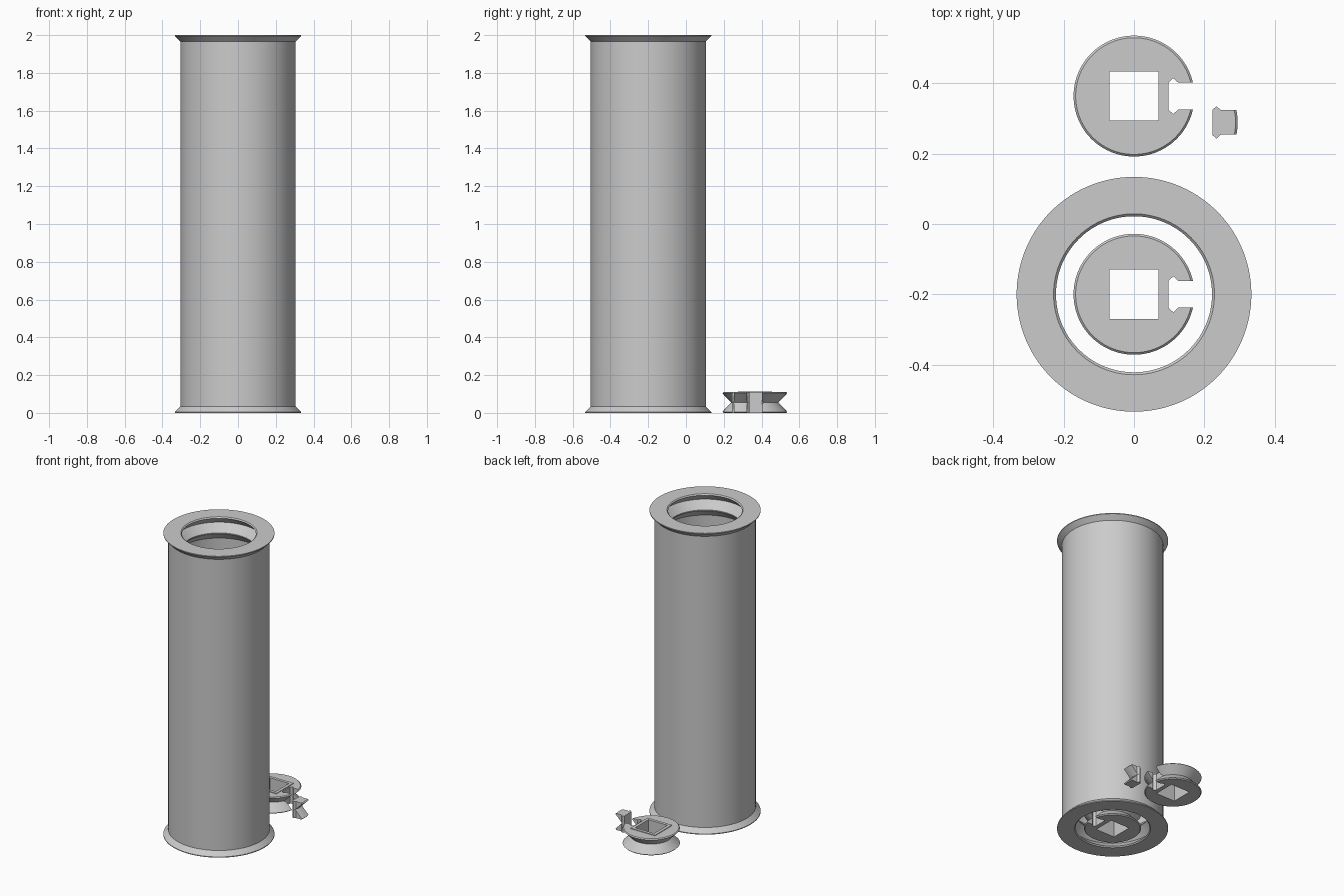
import bpy, bmesh, math

cube = bpy.data.objects.get("Cube")
if cube:
    bpy.data.objects.remove(cube)

SIDES = 120
HEIGHT = 2.0
THICK = 0.11          # height of a hub
GREY = (0.6, 0.6, 0.6, 1)

mat = bpy.data.materials.new("plain_grey")
mat.use_nodes = True
mat.diffuse_color = GREY
mat.node_tree.nodes["Principled BSDF"].inputs["Base Color"].default_value = GREY


def add_object(name, bm, location=(0, 0, 0)):
    bmesh.ops.recalc_face_normals(bm, faces=bm.faces)
    mesh = bpy.data.meshes.new(name)
    bm.to_mesh(mesh)
    bm.free()
    mesh.materials.append(mat)
    obj = bpy.data.objects.new(name, mesh)
    obj.location = location
    bpy.context.collection.objects.link(obj)
    return obj


def lathe(name, profile, closed, location=(0, 0, 0)):
    """Turn (radius, z) points about z; open profiles get flat end caps."""
    bm = bmesh.new()
    angles = [2 * math.pi * i / SIDES for i in range(SIDES)]
    rings = [[bm.verts.new((r * math.cos(a), r * math.sin(a), z)) for a in angles]
             for r, z in profile]
    pairs = list(zip(rings, rings[1:]))
    if closed:
        pairs.append((rings[-1], rings[0]))
    else:
        bm.faces.new(rings[0])
        bm.faces.new(rings[-1])
    for low, high in pairs:
        for i in range(SIDES):
            j = (i + 1) % SIDES
            bm.faces.new((low[i], low[j], high[j], high[i]))
    return add_object(name, bm, location)


def prism(name, outline, z0=-0.1, z1=0.3):
    bm = bmesh.new()
    base = bm.faces.new([bm.verts.new((x, y, z0)) for x, y in outline])
    top = bmesh.ops.extrude_face_region(bm, geom=[base])["geom"]
    verts = [v for v in top if isinstance(v, bmesh.types.BMVert)]
    bmesh.ops.translate(bm, verts=verts, vec=(0, 0, z1 - z0))
    obj = add_object(name, bm)
    obj.hide_render = True
    return obj


def cut(obj, cutter, operation):
    mod = obj.modifiers.new("cut", "BOOLEAN")
    mod.solver = "EXACT"
    mod.operation = operation
    mod.object = cutter
    bpy.context.view_layer.update()
    graph = bpy.context.evaluated_depsgraph_get()
    mesh = bpy.data.meshes.new_from_object(obj.evaluated_get(graph))
    obj.modifiers.clear()
    obj.data = mesh
    bpy.data.objects.remove(cutter)


def smooth(obj):
    obj.data.shade_smooth()
    obj.data.set_sharp_from_angle(angle=math.radians(20))


def square(h):
    return [(-h, -h), (h, -h), (h, h), (-h, h)]


def mirrored(half):
    return half + [(x, -y) for x, y in reversed(half)]


# Tube: flared rims outside, grooved bearing race inside each end
outer_end = [(0.334, 0), (0.334, 0.005), (0.305, 0.034)]
inner_end = [(0.229, 0), (0.222, 0.007), (0.27, 0.055), (0.222, 0.104),
             (0.222, 0.11), (0.275, 0.163)]


def flipped(points):
    return [(r, HEIGHT - z) for r, z in reversed(points)]


tube = lathe("tube", outer_end + flipped(outer_end)
             + [(r, HEIGHT - z) for r, z in inner_end] + inner_end[::-1],
             True, (0, -0.2, 0))
smooth(tube)

# Hub: grooved wheel with a square bore and a keyed side slot
hub_profile = [(0.166, 0), (0.172, 0.006), (0.124, THICK / 2),
               (0.172, THICK - 0.006), (0.166, THICK)]
slot = mirrored([(0.3, 0.038), (0.126, 0.038), (0.112, 0.051), (0.098, 0.039)])
hub = lathe("inner_hub", hub_profile, False)
collar = prism("collar_blank", square(0.09), THICK - 0.01, THICK + 0.004)
cut(hub, collar, "UNION")
cut(hub, prism("bore_cutter", square(0.07)), "DIFFERENCE")
cut(hub, prism("slot_cutter", slot), "DIFFERENCE")
smooth(hub)
hub.location = (0, -0.2, 0)

spare = hub.copy()
spare.data = hub.data.copy()
spare.name = "outer_hub"
spare.location = (0, 0.364, 0)
bpy.context.collection.objects.link(spare)

# Key: loose plug that fills the slot
key_outline = mirrored([(0.3, 0.035), (0.124, 0.035), (0.112, 0.046), (0.1, 0.036)])
key = lathe("slot_key", hub_profile, False)
cut(key, prism("key_cutter", key_outline), "INTERSECT")
smooth(key)
key.location = (0.123, 0.289, 0)
